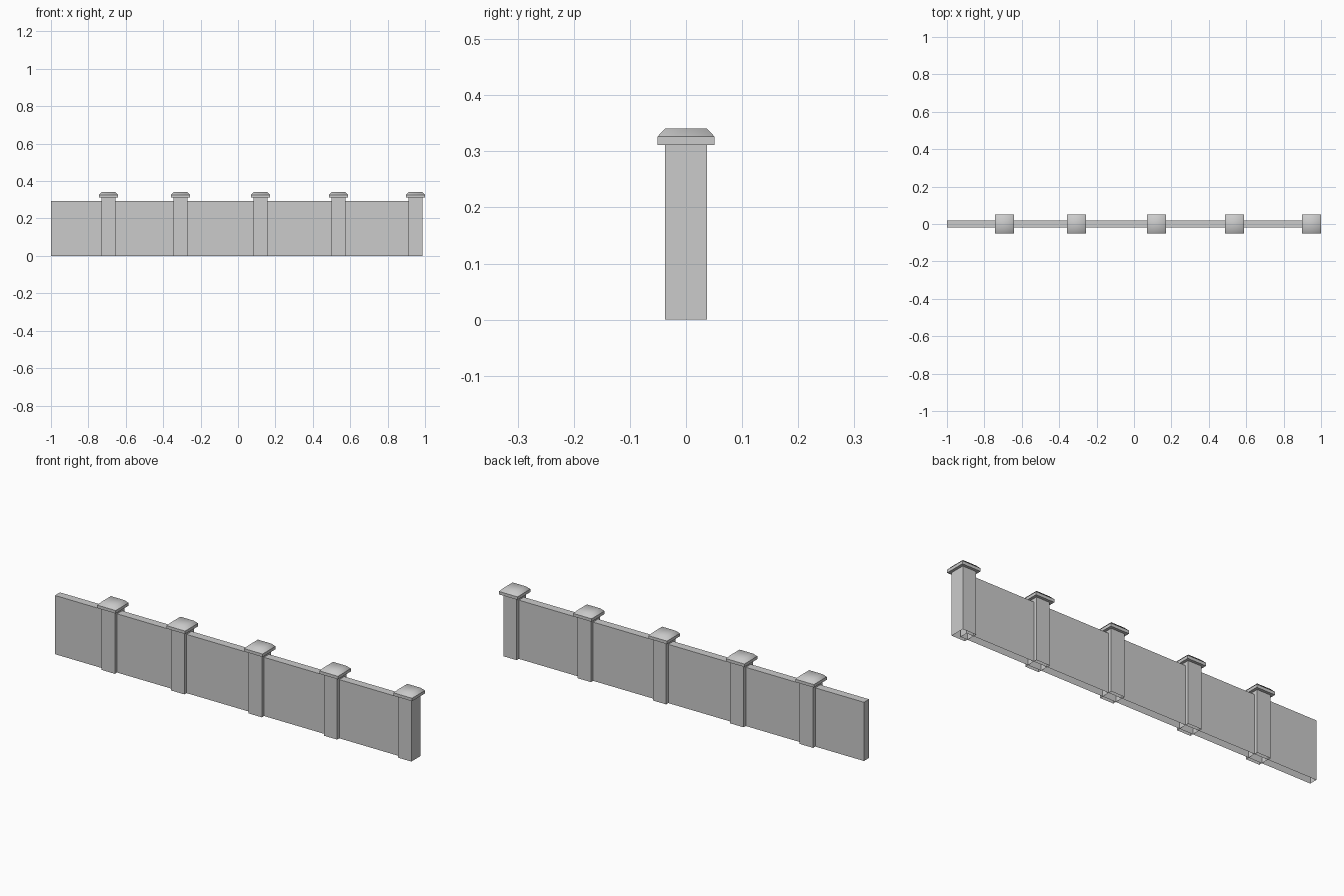
import bpy, bmesh

if "Cube" in bpy.data.objects:
    bpy.data.objects.remove(bpy.data.objects["Cube"])


def make_object(name, rings, cap_top=True, smooth_slope=False):
    """Stack rectangular rings (x0, x1, y0, y1, z) into a shell open at the bottom."""
    bm = bmesh.new()
    loops = []
    for x0, x1, y0, y1, z in rings:
        loops.append([bm.verts.new(p) for p in
                      ((x0, y0, z), (x1, y0, z), (x1, y1, z), (x0, y1, z))])
    faces = []
    for low, high in zip(loops, loops[1:]):
        for i in range(4):
            j = (i + 1) % 4
            faces.append(bm.faces.new((low[i], low[j], high[j], high[i])))
    faces.append(bm.faces.new(loops[-1]))
    # soft shading only on the sloped cap and its flat top
    if smooth_slope:
        for f in faces[-5:]:
            f.smooth = True
        for v in loops[-2]:
            for e in v.link_edges:
                if e.other_vert(v) in loops[-2]:
                    e.smooth = False
    mesh = bpy.data.meshes.new(name)
    bm.to_mesh(mesh)
    bm.free()
    obj = bpy.data.objects.new(name, mesh)
    bpy.context.collection.objects.link(obj)
    return obj


# long thin wall panel, ending inside the last pillar
make_object("wall_panel", [(-1.0, 0.95, -0.02, 0.02, z) for z in (0.0, 0.294)])

# square pillar with an overhanging, chamfered capstone: (half width, height)
PROFILE = [(0.037, 0.0), (0.037, 0.311), (0.051, 0.311), (0.051, 0.326), (0.037, 0.341)]

for n, cx in enumerate((-0.693, -0.308, 0.121, 0.538, 0.949)):
    pillar = make_object(f"pillar_{n + 1}",
                         [(-r, r, -r, r, z) for r, z in PROFILE], smooth_slope=True)
    pillar.location.x = cx
